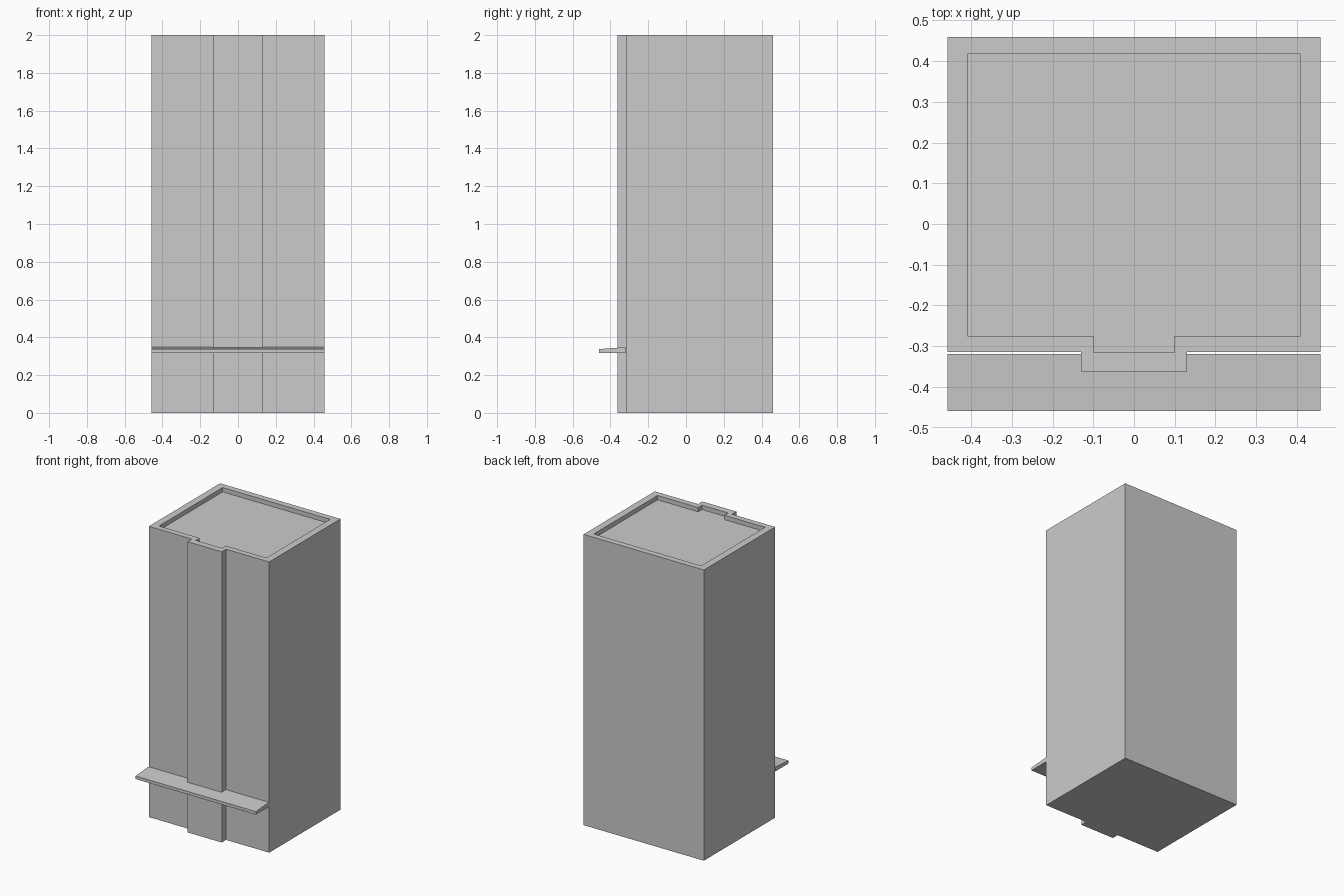
import bpy, bmesh

if "Cube" in bpy.data.objects:
    bpy.data.objects.remove(bpy.data.objects["Cube"])

def outline(hw, back, front, bump_hw, bump_front):
    # Rectangle with a projecting centre bay on the front, counter-clockwise
    half = [(bump_hw, bump_front), (bump_hw, front), (hw, front), (hw, back)]
    return half + [(-x, y) for x, y in reversed(half)]

def finish(bm, name):
    bmesh.ops.recalc_face_normals(bm, faces=bm.faces)
    mesh = bpy.data.meshes.new(name)
    bm.to_mesh(mesh)
    bm.free()
    obj = bpy.data.objects.new(name, mesh)
    bpy.context.collection.objects.link(obj)
    return obj

# Tower: walls, flat parapet rim and sunken roof, built as stacked loops
outer = outline(0.458, 0.46, -0.315, 0.13, -0.362)
inner = outline(0.409, 0.418, -0.275, 0.10, -0.316)
bm = bmesh.new()
loops = [[bm.verts.new((x, y, z)) for x, y in pts]
         for pts, z in ((outer, 0), (outer, 2), (inner, 2), (inner, 1.97))]
n = len(outer)
for a, b in zip(loops, loops[1:]):
    for i in range(n):
        j = (i + 1) % n
        bm.faces.new((a[i], a[j], b[j], b[i]))
bm.faces.new(loops[0])
bm.faces.new(loops[-1])
finish(bm, "tower_body")

# Entrance canopy: sloped-top profile extruded across the front
profile = [(-0.46, 0.317), (-0.319, 0.317), (-0.319, 0.348), (-0.46, 0.338)]
bm = bmesh.new()
face = bm.faces.new([bm.verts.new((-0.458, y, z)) for y, z in profile])
ext = bmesh.ops.extrude_face_region(bm, geom=[face], use_keep_orig=True)
verts = [v for v in ext["geom"] if isinstance(v, bmesh.types.BMVert)]
bmesh.ops.translate(bm, verts=verts, vec=(0.916, 0, 0))
finish(bm, "entrance_canopy")
